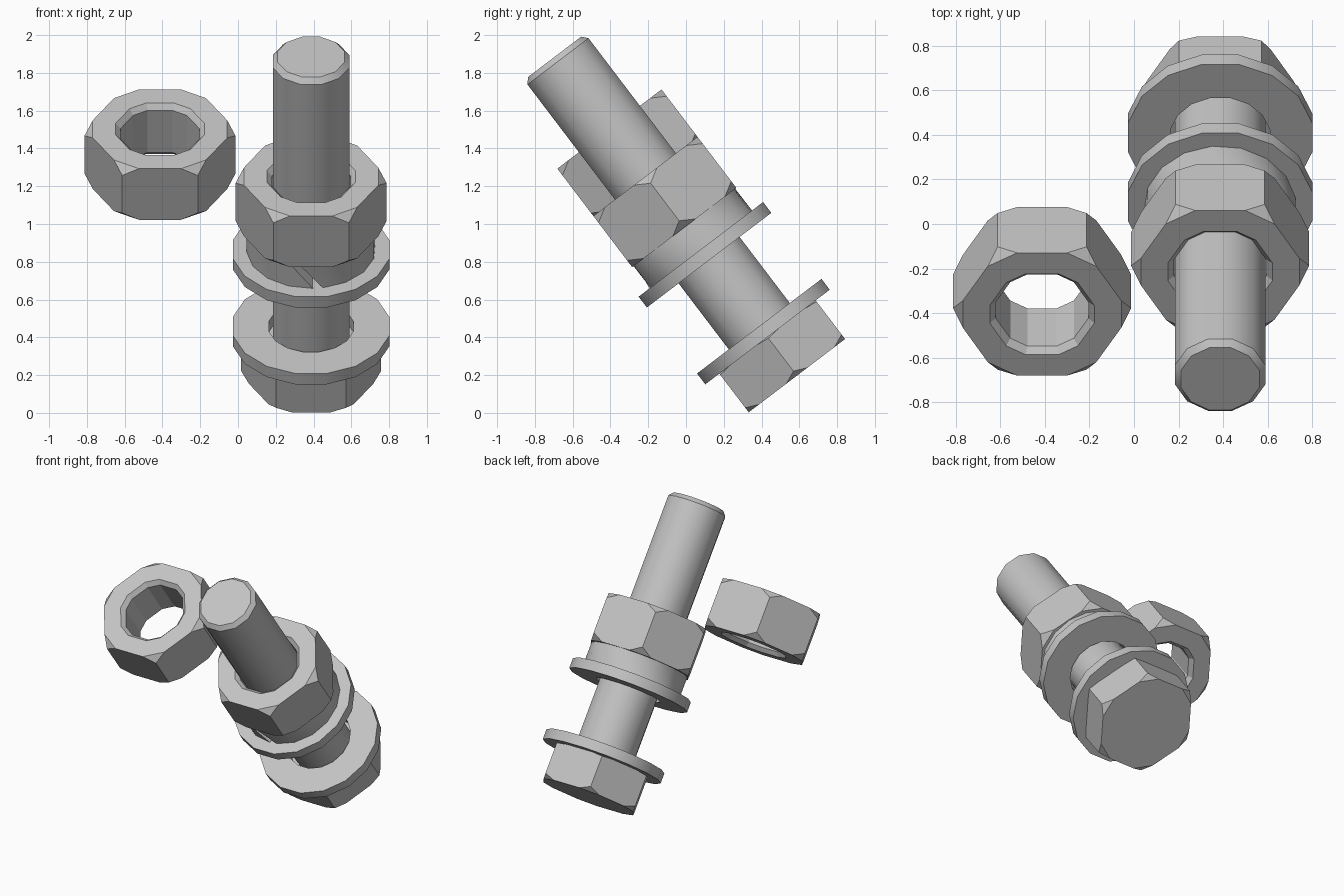
import bpy, bmesh, math
from mathutils import Matrix

if "Cube" in bpy.data.objects:
    bpy.data.objects.remove(bpy.data.objects["Cube"])

TILT = math.atan2(0.605, 0.796)
BASE_Y, BASE_Z = 0.587, 0.197      # centre of the bolt head's outer face
BOLT_X, LOOSE_X = 0.387, -0.413

steel = bpy.data.materials.new("grey_steel")
steel.diffuse_color = (0.55, 0.55, 0.55, 1)
steel.use_nodes = True
steel.node_tree.nodes["Principled BSDF"].inputs["Base Color"].default_value = steel.diffuse_color


def finish(name, bm, x, smooth):
    bmesh.ops.recalc_face_normals(bm, faces=bm.faces)
    me = bpy.data.meshes.new(name)
    bm.to_mesh(me)
    bm.free()
    me.materials.append(steel)
    ob = bpy.data.objects.new(name, me)
    bpy.context.collection.objects.link(ob)
    ob.matrix_world = Matrix.Translation((x, BASE_Y, BASE_Z)) @ Matrix.Rotation(TILT, 4, 'X')
    if smooth:
        bpy.ops.object.select_all(action='DESELECT')
        ob.select_set(True)
        bpy.context.view_layer.objects.active = ob
        bpy.ops.object.shade_smooth_by_angle(angle=math.radians(35))
    return ob


def polar(bm, r, a, z):
    return bm.verts.new((r * math.cos(a), r * math.sin(a), z))


def bridge(bm, a, b):
    n = len(a)
    for i in range(n):
        j = (i + 1) % n
        bm.faces.new((a[i], a[j], b[j], b[i]))


def lathe(name, profile, sides, x, closed):
    """Turned part; a closed profile makes a ring, an open one is capped."""
    bm = bmesh.new()
    rings = [[polar(bm, r, 2 * math.pi * (i + 0.5) / sides, z) for i in range(sides)]
             for r, z in profile]
    for a, b in zip(rings, rings[1:]):
        bridge(bm, a, b)
    if closed:
        bridge(bm, rings[-1], rings[0])
    else:
        bm.faces.new(rings[0])
        bm.faces.new(rings[-1])
    return finish(name, bm, x, True)


def hexagon(name, r, z0, z1, drop0, drop1, x, hole=None):
    """Hex block with its corners chamfered at both ends, optionally bored."""
    bm = bmesh.new()
    ends = []
    for z, drop, s in ((z0, drop0, 1), (z1, drop1, -1)):
        corners = [polar(bm, r, math.pi / 3 * i, z + s * drop) for i in range(6)]
        rim = []
        for i in range(6):
            a, b = corners[i].co, corners[(i + 1) % 6].co
            for f in (0.22, 0.78):
                p = a.lerp(b, f)
                rim.append(bm.verts.new((p.x, p.y, z)))
        for i in range(6):
            bm.faces.new((corners[i], rim[2 * i - 1], rim[2 * i]))
        ends.append((corners, rim))
    (c0, r0), (c1, r1) = ends
    for i in range(6):
        j = (i + 1) % 6
        bm.faces.new((c0[i], r0[2 * i], r0[2 * i + 1], c0[j],
                      c1[j], r1[2 * i + 1], r1[2 * i], c1[i]))
    if hole:
        # countersunk bore
        loops = [r0]
        for hr, hz in ((hole + 0.027, z0), (hole, z0 + 0.03), (hole, z1 - 0.03), (hole + 0.027, z1)):
            loops.append([polar(bm, hr, math.atan2(v.co.y, v.co.x), hz) for v in r0])
        loops.append(r1)
        for a, b in zip(loops, loops[1:]):
            bridge(bm, a, b)
    else:
        bm.faces.new(r0)
        bm.faces.new(r1)
    return finish(name, bm, x, False)


def split_ring(name, ri, ro, z0, z1, x, gap, skew, sides):
    """Spring washer: an open ring with slanted ends at the front."""
    bm = bmesh.new()
    start = -math.pi / 2 - math.radians(4) + gap / 2
    sweep = 2 * math.pi - gap
    secs = []
    for i in range(sides + 1):
        a = start + sweep * i / sides
        secs.append([polar(bm, ri, a + skew, z0), polar(bm, ro, a + skew, z0),
                     polar(bm, ro, a - skew, z1), polar(bm, ri, a - skew, z1)])
    for a, b in zip(secs, secs[1:]):
        bridge(bm, a, b)
    bm.faces.new(secs[0])
    bm.faces.new(secs[-1])
    return finish(name, bm, x, True)


# bolt
hexagon("bolt_head", 0.37, 0.0, 0.257, 0.03, 0.008, BOLT_X)
lathe("bolt_shank", [(0.21, 0.2), (0.21, 2.09), (0.183, 2.12)], 12, BOLT_X, False)

# flat washers
for label, z in (("lower_washer", 0.257), ("upper_washer", 0.768)):
    lathe(label, [(0.228, z), (0.422, z), (0.422, z + 0.072), (0.228, z + 0.072)], 16, BOLT_X, True)

# spring washer
split_ring("spring_washer", 0.225, 0.342, 0.84, 0.985, BOLT_X,
           math.radians(9), math.radians(10), 16)

# nuts
hexagon("fitted_nut", 0.4, 0.985, 1.325, 0.045, 0.045, BOLT_X, 0.213)
hexagon("loose_nut", 0.4, 1.30, 1.64, 0.045, 0.045, LOOSE_X, 0.213)
